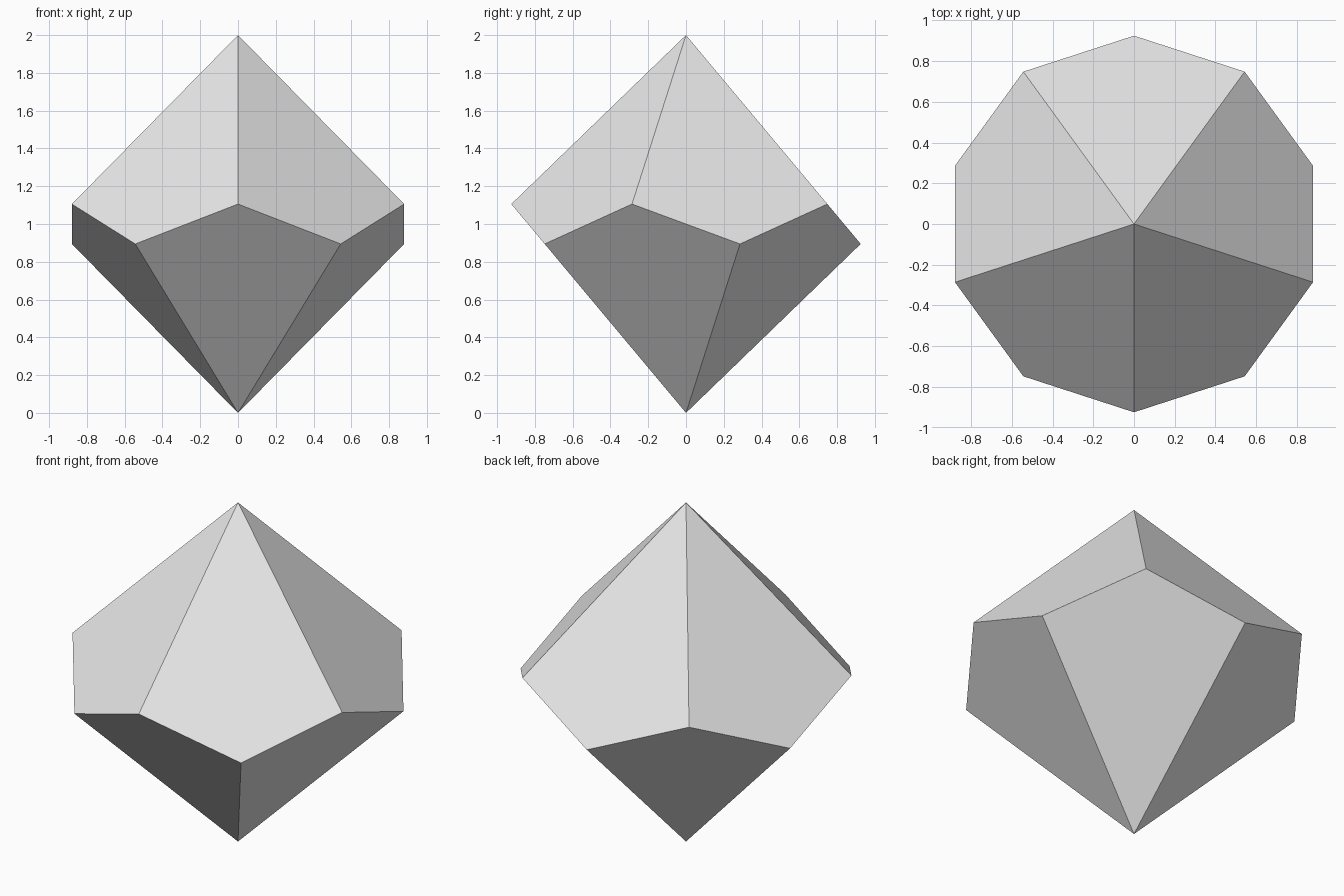
import bpy
import math

if "Cube" in bpy.data.objects:
    bpy.data.objects.remove(bpy.data.objects["Cube"])

SIDES = 5
RADIUS = 0.925
# belt offset that keeps every kite face flat
C = math.cos(math.pi / SIDES)
OFFSET = (1 - C) / (1 + C)

# ten-point belt zigzagging between high and low, plus the two tips
verts = []
for i in range(2 * SIDES):
    a = -math.pi / 2 + i * math.pi / SIDES
    z = 1 + OFFSET if i % 2 == 0 else 1 - OFFSET
    verts.append((RADIUS * math.cos(a), RADIUS * math.sin(a), z))
top, bottom = len(verts), len(verts) + 1
verts += [(0, 0, 2), (0, 0, 0)]

# one kite per belt step pair: upper kites start on high points, lower on low ones
faces = []
for i in range(2 * SIDES):
    j, k = (i + 1) % (2 * SIDES), (i + 2) % (2 * SIDES)
    faces.append((top, i, j, k) if i % 2 == 0 else (bottom, k, j, i))

mesh = bpy.data.meshes.new("ten_sided_die")
mesh.from_pydata(verts, [], faces)
mesh.update()
die = bpy.data.objects.new("ten_sided_die", mesh)
bpy.context.collection.objects.link(die)

# plain grey body
grey = bpy.data.materials.new("light_grey")
grey.diffuse_color = (0.8, 0.8, 0.8, 1)
grey.use_nodes = True
grey.node_tree.nodes["Principled BSDF"].inputs["Base Color"].default_value = grey.diffuse_color
mesh.materials.append(grey)
